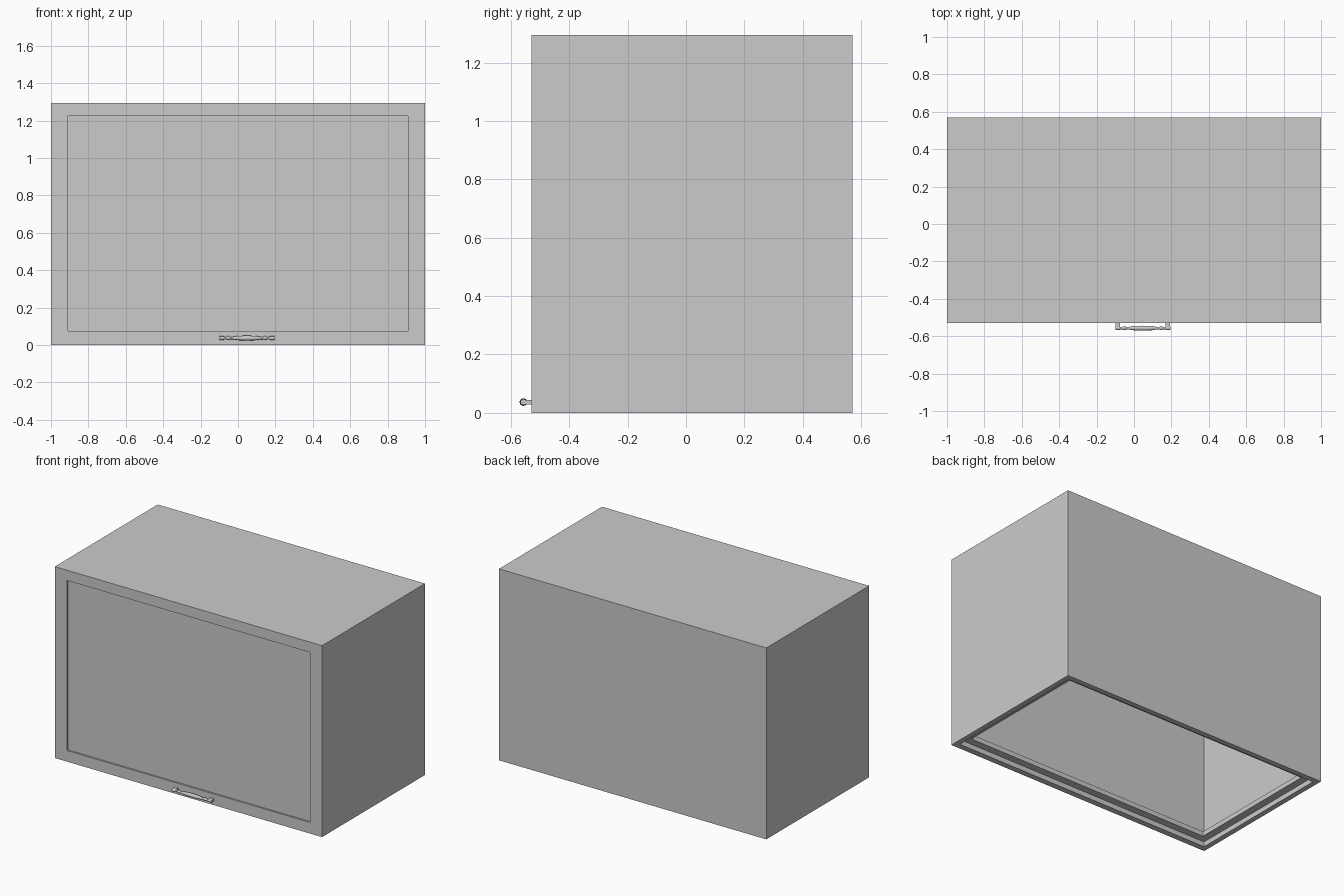
import bpy, bmesh, math
from mathutils import Matrix

if "Cube" in bpy.data.objects:
    bpy.data.objects.remove(bpy.data.objects["Cube"])

grey = bpy.data.materials.new("light_grey")
grey.diffuse_color = (0.6, 0.6, 0.6, 1)
grey.use_nodes = True
grey.node_tree.nodes["Principled BSDF"].inputs["Base Color"].default_value = grey.diffuse_color

H, T = 1.295, 0.035            # cabinet height, board thickness
FRONT, SEAM, BACK = -0.53, -0.49, 0.57


def finish(name, bm):
    bmesh.ops.recalc_face_normals(bm, faces=bm.faces)
    me = bpy.data.meshes.new(name)
    bm.to_mesh(me)
    bm.free()
    me.materials.append(grey)
    ob = bpy.data.objects.new(name, me)
    bpy.context.collection.objects.link(ob)
    return ob


def box(name, x0, x1, y0, y1, z0, z1):
    bm = bmesh.new()
    bmesh.ops.create_cube(bm, size=1)
    for v in bm.verts:
        v.co = ((x0 + x1) / 2 + v.co.x * (x1 - x0),
                (y0 + y1) / 2 + v.co.y * (y1 - y0),
                (z0 + z1) / 2 + v.co.z * (z1 - z0))
    return finish(name, bm)


def lathe(name, profile, y, z, sides=20):
    """Spin (x, radius) points around an axis parallel to x."""
    bm = bmesh.new()
    verts = [bm.verts.new((x, y + r, z)) for x, r in profile]
    edges = [bm.edges.new(p) for p in zip(verts, verts[1:])]
    bmesh.ops.spin(bm, geom=verts + edges, cent=(0, y, z), axis=(1, 0, 0),
                   angle=math.tau, steps=sides)
    bmesh.ops.remove_doubles(bm, verts=bm.verts, dist=1e-5)
    ob = finish(name, bm)
    for f in ob.data.polygons:
        f.use_smooth = True
    bpy.context.view_layer.objects.active = ob
    ob.select_set(True)
    bpy.ops.object.shade_smooth_by_angle(angle=math.radians(50))
    ob.select_set(False)
    return ob


# Carcass boards
inner = 1 - T
box("left_side", -1, -inner, SEAM, BACK, 0, H)
box("right_side", inner, 1, SEAM, BACK, 0, H)
box("top_board", -inner, inner, SEAM, BACK, H - T, H)
box("back_board", -inner, inner, BACK - T, BACK, 0, H - T)

# Ledge around the open underside, set slightly up
W, Z0, Z1 = 0.05, 0.033, 0.065
box("front_ledge", -inner, inner, SEAM, SEAM + W, Z0, Z1)
box("back_ledge", -inner, inner, BACK - T - W, BACK - T, Z0, Z1)
for name, s in (("left_ledge", -1), ("right_ledge", 1)):
    a, b = sorted((s * inner, s * (inner - W)))
    box(name, a, b, SEAM + W, BACK - T - W, Z0, Z1)

# Door with a shallow recessed panel
door = box("door", -1, 1, FRONT, SEAM, 0, H)
bm = bmesh.new()
bm.from_mesh(door.data)
bm.normal_update()
face = min(bm.faces, key=lambda f: f.normal.y)
bmesh.ops.inset_region(bm, faces=[face], thickness=0.08)
for v in face.verts:
    v.co.x = math.copysign(0.91, v.co.x)
    v.co.z = 0.075 if v.co.z < H / 2 else 1.225
ret = bmesh.ops.extrude_discrete_faces(bm, faces=[face])
bmesh.ops.translate(bm, verts=ret["faces"][0].verts, vec=(0, 0.012, 0))
bm.to_mesh(door.data)
bm.free()

# Handle: two posts and a turned bar
CX, HY, HZ = 0.047, -0.557, 0.037
for name, s in (("left_handle_post", -1), ("right_handle_post", 1)):
    a, b = sorted((CX + s * 0.145, CX + s * 0.122))
    box(name, a, b, -0.562, FRONT, HZ - 0.008, HZ + 0.008)

half = [(0.147, 0), (0.147, 0.010), (0.125, 0.010), (0.118, 0.006),
        (0.108, 0.006), (0.103, 0.010), (0.098, 0.011), (0.093, 0.010),
        (0.088, 0.006), (0.075, 0.007), (0.050, 0.011), (0.025, 0.0125)]
profile = [(CX - x, r) for x, r in half] + [(CX, 0.013)] \
    + [(CX + x, r) for x, r in reversed(half)]
lathe("handle_bar", profile, HY, HZ)
